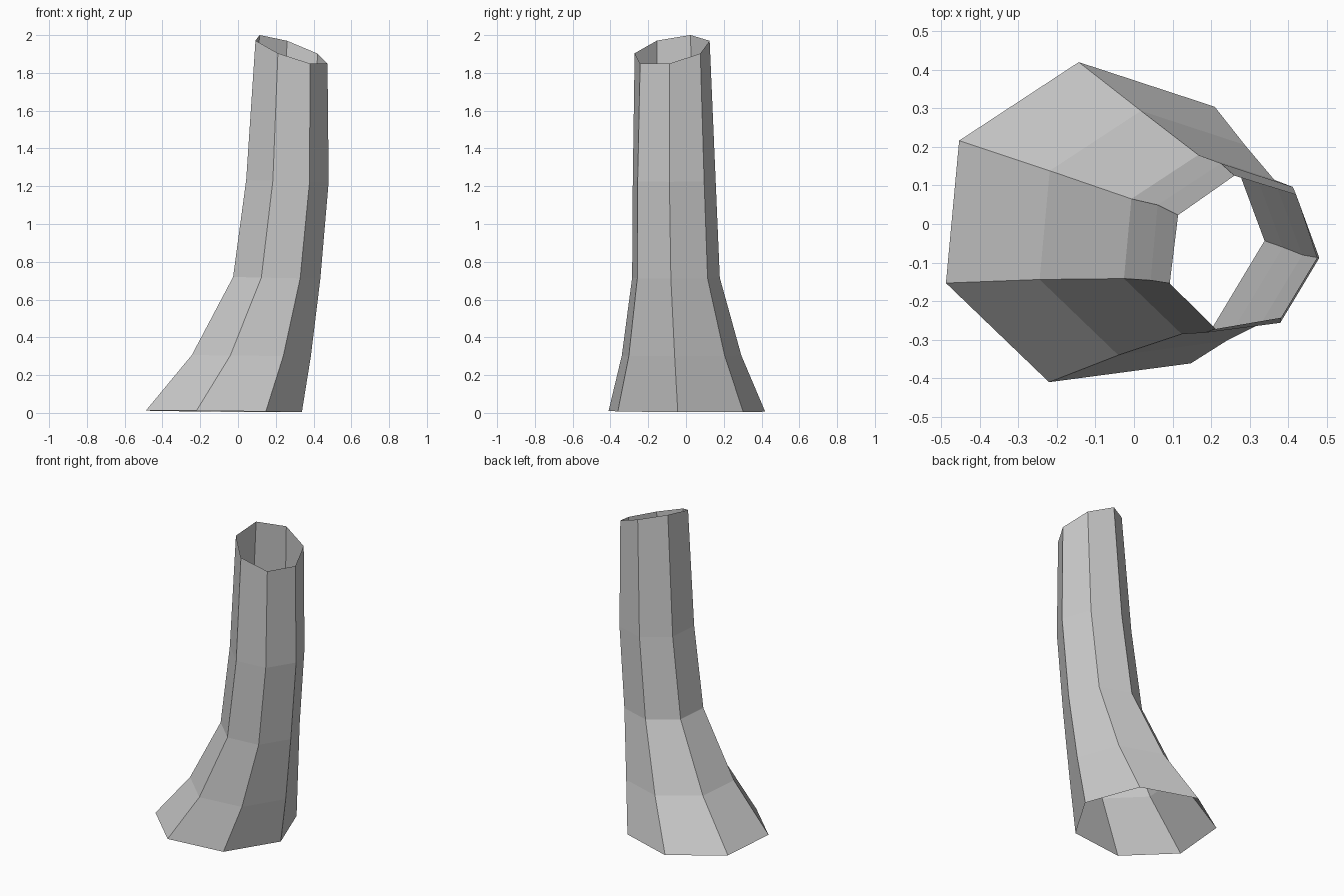
import bpy, bmesh, math
from mathutils import Vector

if "Cube" in bpy.data.objects:
    bpy.data.objects.remove(bpy.data.objects["Cube"])

SIDES = 7
PHASE = math.radians(-5.3)

# Cross-sections: centre, radius, ring normal (the last one is a slanted cut)
rings = [
    ((-0.087, -0.004, 0.008), 0.427, (0.01, 0.005, 1)),
    ((0.061, -0.030, 0.303), 0.326, (0.01, 0, 1)),
    ((0.198, -0.058, 0.715), 0.239, (0.02, 0, 1)),
    ((0.255, -0.067, 1.228), 0.226, (0.02, 0, 1)),
    ((0.279, -0.076, 1.921), 0.208, (0.356, -0.21, 1)),
]


def add_ring(bm, centre, radius, normal):
    turn = Vector((0, 0, 1)).rotation_difference(Vector(normal))
    verts = []
    for i in range(SIDES):
        a = PHASE + math.tau * i / SIDES
        p = Vector((radius * math.cos(a), radius * math.sin(a), 0))
        verts.append(bm.verts.new(Vector(centre) + turn @ p))
    return verts


# Hollow, open-ended trunk lofted through the rings
bm = bmesh.new()
loops = [add_ring(bm, *r) for r in rings]
for low, high in zip(loops, loops[1:]):
    for i in range(SIDES):
        j = (i + 1) % SIDES
        bm.faces.new((low[i], low[j], high[j], high[i]))

mesh = bpy.data.meshes.new("trunk")
bm.to_mesh(mesh)
bm.free()
trunk = bpy.data.objects.new("trunk", mesh)
bpy.context.collection.objects.link(trunk)
